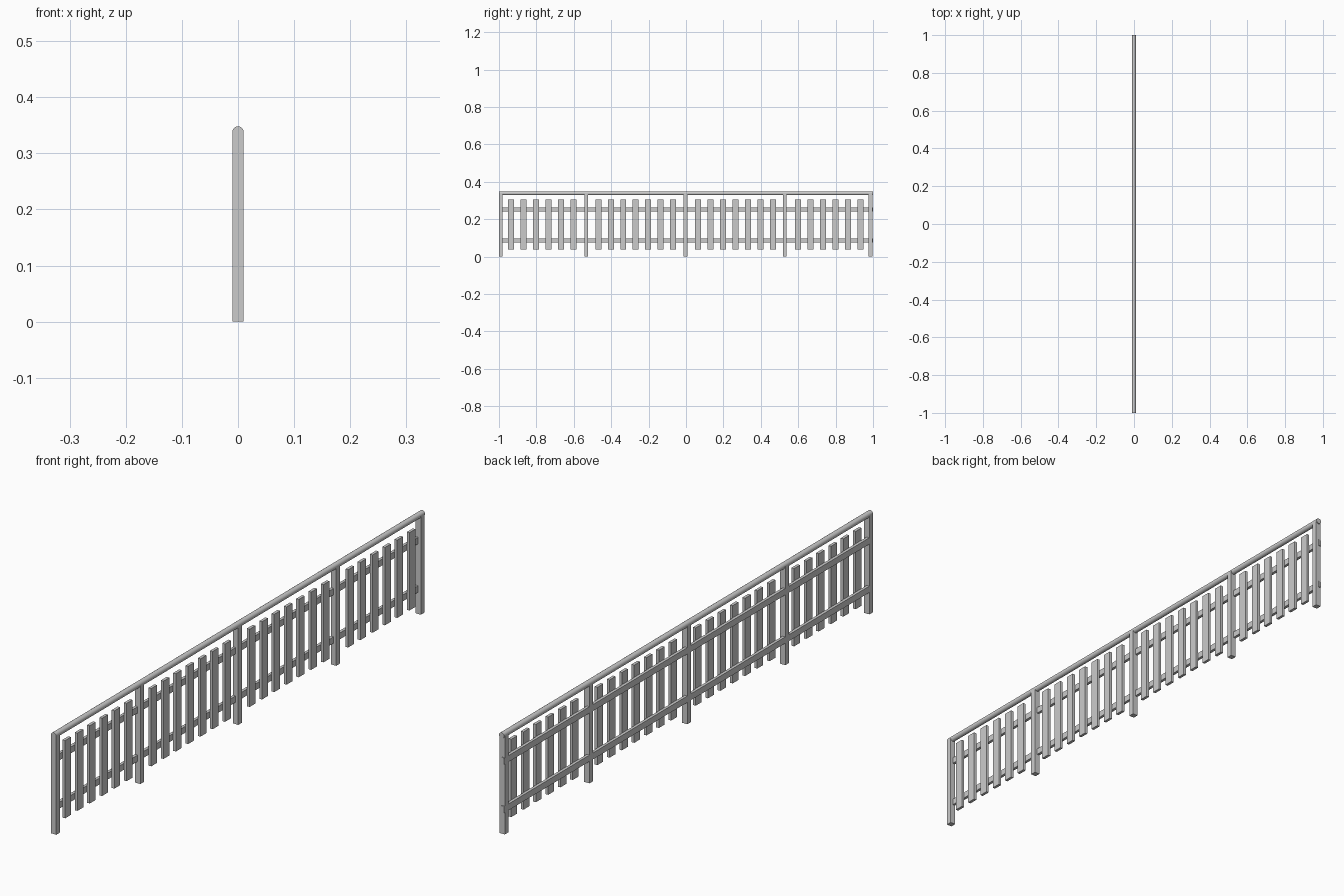
import bpy
import math

if "Cube" in bpy.data.objects:
    bpy.data.objects.remove(bpy.data.objects["Cube"])


def box(name, x, y, z):
    """Axis-aligned box from (min, max) ranges."""
    bpy.ops.mesh.primitive_cube_add(
        size=1, location=[(r[0] + r[1]) / 2 for r in (x, y, z)])
    ob = bpy.context.object
    ob.name = name
    ob.scale = [r[1] - r[0] for r in (x, y, z)]
    bpy.ops.object.transform_apply(location=False, rotation=False, scale=True)
    return ob


HALF = 0.01          # half thickness of the fence
PITCH = 0.0667       # picket spacing

# Square posts
for y in (-0.99, -0.534, -0.003, 0.528, 0.987):
    box("post", (-HALF, HALF), (y - HALF, y + HALF), (0, 0.338))

# Two horizontal rails behind the pickets
for name, z in (("lower_rail", 0.086), ("upper_rail", 0.252)):
    box(name, (-HALF, 0), (-1, 1), (z - 0.011, z + 0.011))

# Pickets on the +x side, skipping the slots taken by posts
for k in range(-14, 15):
    if k in (-8, 0, 8):
        continue
    y = k * PITCH - 0.002
    box("picket", (0, HALF), (y - 0.016, y + 0.016), (0.038, 0.305))

# Round handrail along the post tops
bpy.ops.mesh.primitive_cylinder_add(
    vertices=16, radius=HALF, depth=2, location=(0, 0, 0.338),
    rotation=(math.pi / 2, 0, 0))
bpy.context.object.name = "handrail"
bpy.ops.object.shade_smooth_by_angle()
